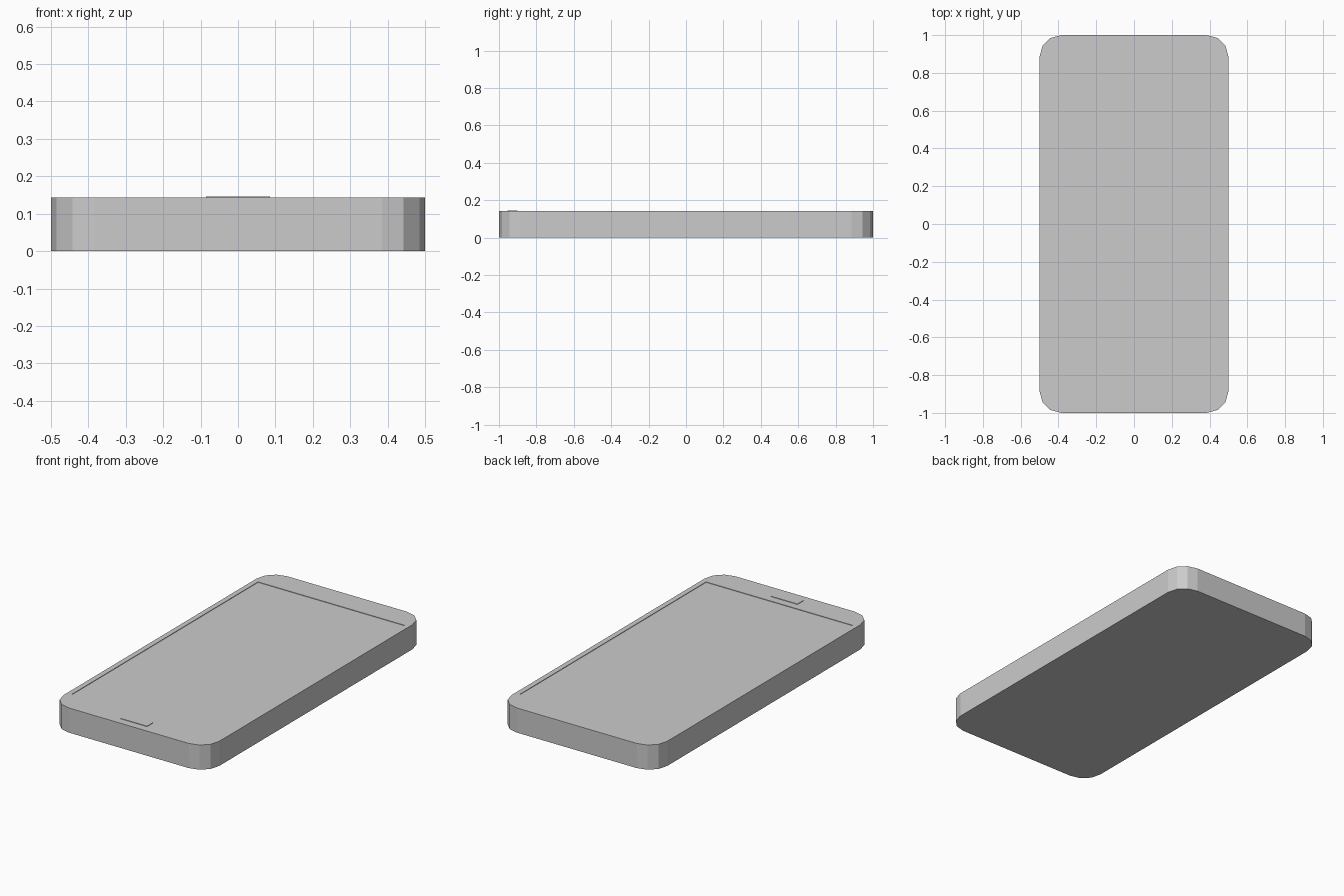
import bpy, bmesh
from mathutils import Matrix, Vector

if "Cube" in bpy.data.objects:
    bpy.data.objects.remove(bpy.data.objects["Cube"])


def box(name, lo, hi, corner=0.0, segments=3):
    """Box between two corners, optionally rounding its vertical edges."""
    lo, hi = Vector(lo), Vector(hi)
    bm = bmesh.new()
    size = hi - lo
    bmesh.ops.create_cube(bm, size=1, matrix=Matrix.Translation((lo + hi) / 2)
                          @ Matrix.Diagonal((*size, 1)))
    if corner:
        upright = [e for e in bm.edges
                   if abs(e.verts[0].co.z - e.verts[1].co.z) > size.z / 2]
        bmesh.ops.bevel(bm, geom=upright, offset=corner, segments=segments,
                        profile=0.5, affect='EDGES')
    mesh = bpy.data.meshes.new(name)
    bm.to_mesh(mesh)
    bm.free()
    obj = bpy.data.objects.new(name, mesh)
    bpy.context.collection.objects.link(obj)
    return obj


TOP = 0.143
STEP = 0.003

# Slab body with rounded corners
body = box("phone_body", (-0.5, -1, 0), (0.5, 1, TOP), corner=0.115)

# Shallow screen recess
cutter = box("screen_cutter", (-0.47, -0.855, TOP - STEP), (0.47, 0.855, TOP + 0.1))
cutter.hide_render = True
cutter.hide_viewport = True
cut = body.modifiers.new("screen_recess", 'BOOLEAN')
cut.operation = 'DIFFERENCE'
cut.solver = 'EXACT'
cut.object = cutter

# Raised home button below the screen
box("home_button", (-0.085, -0.955, TOP - 0.01), (0.085, -0.9, TOP + STEP))
